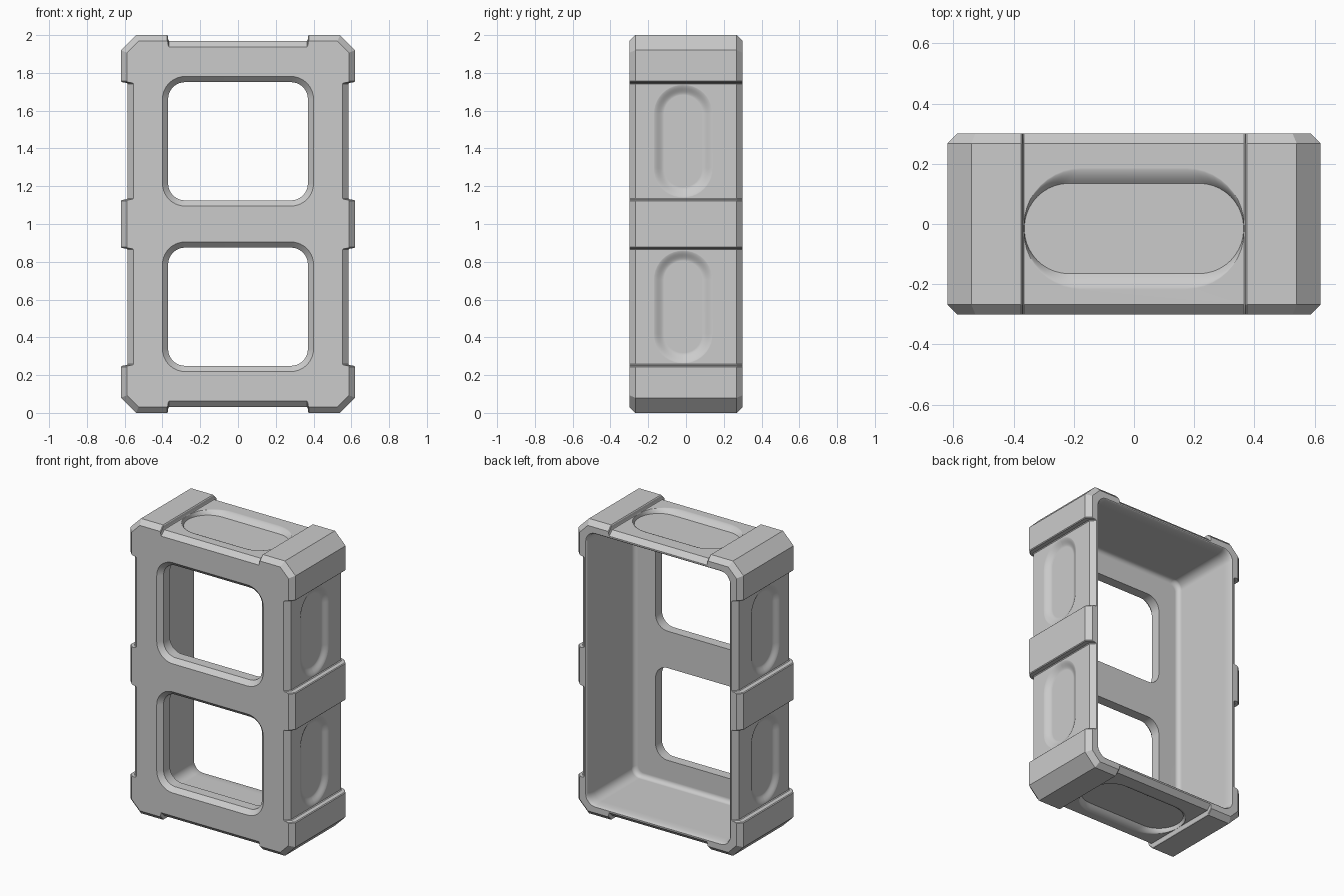
import bpy, bmesh, math

old = bpy.data.objects.get("Cube")
if old:
    bpy.data.objects.remove(old, do_unlink=True)

# Single flat colour
grey = bpy.data.materials.new("light_grey")
grey.use_nodes = True
colour = (0.6, 0.6, 0.6, 1)
grey.diffuse_color = colour
grey.node_tree.nodes["Principled BSDF"].inputs["Base Color"].default_value = colour


def rounded_rect(hw, hh, r, cu=0, cv=0, steps=10):
    """Counter-clockwise rounded rectangle around (cu, cv)."""
    r = min(r, hw * 0.99, hh * 0.99)
    pts = []
    for k, (su, sv) in enumerate([(1, 1), (-1, 1), (-1, -1), (1, -1)]):
        for i in range(steps + 1):
            a = math.pi / 2 * (k + i / steps)
            pts.append((cu + su * (hw - r) + r * math.cos(a),
                        cv + sv * (hh - r) + r * math.sin(a)))
    return pts


def shell_outline(d):
    """Notched outline, its straight sides drawn in by d; a quarter mirrored twice."""
    side = [(.62, .122), (.615, .127), (.59, .131), (.585, .136),
            (.585, .742), (.59, .747), (.615, .751), (.62, .756)]
    top = [(.375, 1), (.371, .995), (.369, .975), (.366, .97)]
    k = d * math.tan(math.pi / 8)
    q = [(x - d, z) for x, z in side]
    q += [(.62 - d, .92 - k), (.54 - k, 1 - d)]
    q += [(x, z - d) for x, z in top]
    return (q + [(-x, z) for x, z in reversed(q)]
            + [(-x, -z) for x, z in q] + [(x, -z) for x, z in reversed(q)])


def loft(name, rings, place):
    """Closed solid through (depth, outline) rings."""
    bm = bmesh.new()
    loops = [[bm.verts.new(place(u, v, d)) for u, v in pts] for d, pts in rings]
    for a, b in zip(loops, loops[1:]):
        for i in range(len(a)):
            j = (i + 1) % len(a)
            bm.faces.new((a[i], a[j], b[j], b[i]))
    bm.faces.new(loops[0])
    bm.faces.new(loops[-1])
    bmesh.ops.recalc_face_normals(bm, faces=bm.faces)
    mesh = bpy.data.meshes.new(name)
    bm.to_mesh(mesh)
    bm.free()
    mesh.materials.append(grey)
    ob = bpy.data.objects.new(name, mesh)
    bpy.context.collection.objects.link(ob)
    return ob


def upright(u, v, d):
    return (u, d, v + 1)


# Outer shell with chamfered front and back rims
full, small = shell_outline(0), shell_outline(.032)
frame = loft("frame", [(-.3, small), (-.268, full), (.268, full), (.3, small)], upright)
cutters = []

# Open-backed cavity with a slightly flared lip and a filleted floor
rings = [(.35, rounded_rect(.543, .928, .075))]
for i in range(7):
    a = math.pi / 2 * i / 6
    g = .013 * (1 - math.sin(a))
    rings.append((.3 - .07 * (1 - math.cos(a)), rounded_rect(.53 + g, .915 + g, .06 + g)))
for i in range(7):
    a = math.pi / 2 * i / 6
    g = .03 * (1 - math.cos(a))
    rings.append((-.172 - .03 * math.sin(a), rounded_rect(.53 - g, .915 - g, .06 - g * .6)))
cutters.append(loft("cavity_cutter", rings, upright))

# Two windows with chamfered front edges
for s in (-1, 1):
    def window(g):
        return rounded_rect(.37 + g, .313 + g, .09 + g, 0, s * .438)
    cutters.append(loft("window_cutter", [(-.35, window(.08)), (-.3, window(.03)),
                                          (-.27, window(0)), (-.1, window(0))], upright))

# Soft oval recesses on both sides, the top and the bottom
for s in (-1, 1):
    for c in (-1, 1):
        rings = [(.612, rounded_rect(.16, .303, .16, -.015, c * .439))]
        for i in range(9):
            t = i / 8
            g = .06 * t
            depth = .025 * t * t * (3 - 2 * t)
            rings.append((.5855 - depth, rounded_rect(.16 - g, .303 - g, .16 - g, -.015, c * .439)))
        cutters.append(loft("side_recess_cutter", rings,
                            lambda u, v, d: (s * d, u, 1 + v)))
    rings = [(.995, rounded_rect(.366, .21, .2, 0, -.015))]
    for i in range(9):
        t = i / 8
        rings.append((.9705 - .028 * t * t,
                      rounded_rect(.366 - .002 * t, .21 - .06 * t, .2 - .05 * t, 0, -.015)))
    cutters.append(loft("end_recess_cutter", rings,
                        lambda u, v, d: (u, v, 1 + s * d)))

# Carve everything out of the shell
bpy.ops.object.select_all(action='DESELECT')
bpy.context.view_layer.objects.active = frame
frame.select_set(True)
for cutter in cutters:
    mod = frame.modifiers.new("carve", 'BOOLEAN')
    mod.operation = 'DIFFERENCE'
    mod.solver = 'EXACT'
    mod.object = cutter
    bpy.ops.object.modifier_apply(modifier=mod.name)
    bpy.data.objects.remove(cutter, do_unlink=True)

# Smooth the fillets while keeping flats crisp
bpy.ops.object.shade_smooth_by_angle(angle=math.radians(30))
weighted = frame.modifiers.new("flat_shading", 'WEIGHTED_NORMAL')
weighted.keep_sharp = True
